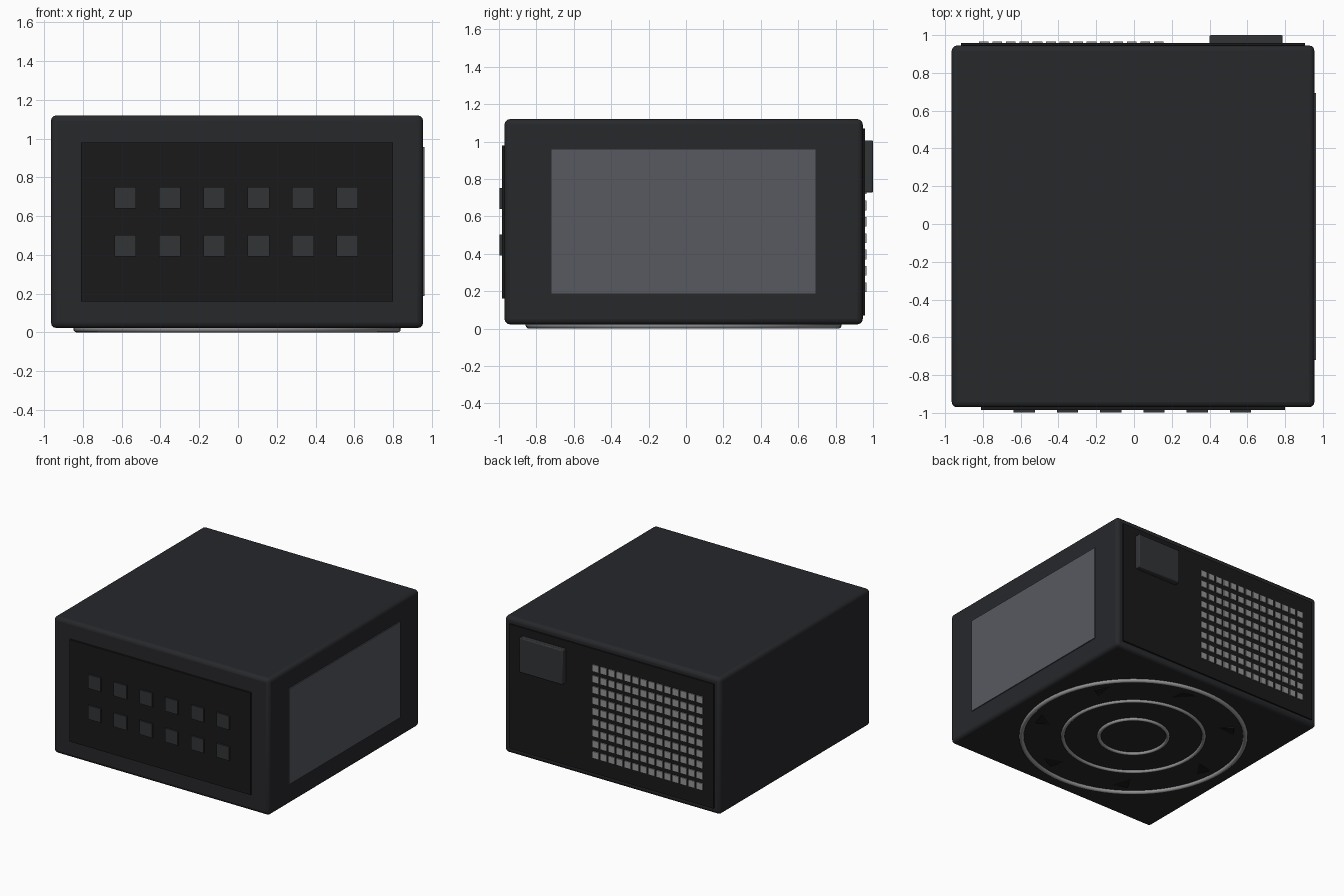
import bpy, bmesh
from math import radians, cos, sin
from mathutils import Matrix, Euler

if "Cube" in bpy.data.objects:
    bpy.data.objects.remove(bpy.data.objects["Cube"])


def material(name, r, g, b):
    m = bpy.data.materials.new(name)
    m.diffuse_color = (r, g, b, 1)
    m.use_nodes = True
    m.node_tree.nodes["Principled BSDF"].inputs["Base Color"].default_value = m.diffuse_color
    return m


case_mat = material("case_black", 0.020, 0.021, 0.024)
panel_mat = material("panel_black", 0.010, 0.010, 0.011)
port_mat = material("port_grey", 0.032, 0.033, 0.037)
label_mat = material("label_grey", 0.095, 0.10, 0.115)
metal_mat = material("metal_grey", 0.30, 0.30, 0.31)


def finish(name, bm, mat):
    me = bpy.data.meshes.new(name)
    bm.to_mesh(me)
    bm.free()
    ob = bpy.data.objects.new(name, me)
    bpy.context.collection.objects.link(ob)
    me.materials.append(mat)
    return ob


def add_box(bm, lo, hi):
    size = [b - a for a, b in zip(lo, hi)]
    mid = [(a + b) / 2 for a, b in zip(lo, hi)]
    bmesh.ops.create_cube(bm, size=1, matrix=Matrix.Translation(mid) @ Matrix.Diagonal((*size, 1)))


def box(name, lo, hi, mat, bevel=0, segments=3):
    bm = bmesh.new()
    add_box(bm, lo, hi)
    ob = finish(name, bm, mat)
    if bevel:
        mod = ob.modifiers.new("bevel", 'BEVEL')
        mod.width, mod.segments = bevel, segments
        smooth(ob)
    return ob


def smooth(ob):
    bpy.ops.object.select_all(action='DESELECT')
    ob.select_set(True)
    bpy.context.view_layer.objects.active = ob
    bpy.ops.object.shade_smooth_by_angle(angle=radians(40))


# Main case and flat panels
box("case", (-0.965, -0.97, 0.023), (0.955, 0.945, 1.12), case_mat, 0.028)
box("front_panel", (-0.81, -0.985, 0.16), (0.80, -0.95, 0.98), panel_mat)
box("back_panel", (-0.915, 0.93, 0.07), (0.905, 0.957, 1.07), panel_mat)
box("side_label", (0.94, -0.72, 0.187), (0.963, 0.693, 0.957), label_mat)

# Power inlet on the back
box("power_inlet", (0.40, 0.94, 0.727), (0.787, 1.0, 1.007), port_mat, 0.008, 2)

# Two rows of cable ports on the front
bm = bmesh.new()
for row in range(2):
    for col in range(6):
        x, z = -0.581 + col * 0.229, 0.447 + row * 0.248
        add_box(bm, (x - 0.056, -0.998, z - 0.056), (x + 0.056, -0.97, z + 0.056))
finish("cable_ports", bm, port_mat)

# Vent grid on the back
bm = bmesh.new()
for row in range(9):
    for col in range(14):
        x, z = -0.795 + col * 0.0712, 0.222 + row * 0.0872
        add_box(bm, (x - 0.026, 0.945, z - 0.026), (x + 0.026, 0.965, z + 0.026))
finish("vent_grid", bm, metal_mat)

# Fan guard rings under the case
for name, radius, tube in (("outer_ring", 0.827, 0.018), ("middle_ring", 0.522, 0.014),
                           ("inner_ring", 0.255, 0.014)):
    bpy.ops.mesh.primitive_torus_add(location=(-0.005, -0.013, 0.018), major_radius=radius,
                                     minor_radius=tube, major_segments=72, minor_segments=12)
    ring = bpy.context.object
    ring.name = name
    ring.data.materials.append(metal_mat)
    smooth(ring)

# Twisted fan blades whose tips just show through the base
bm = bmesh.new()
for i in range(7):
    a = radians(37 + i * 360 / 7)
    m = (Matrix.Translation((-0.005 + 0.47 * cos(a), -0.013 + 0.47 * sin(a), 0.062))
         @ Matrix.Rotation(a, 4, 'Z') @ Euler((radians(6), radians(6), 0)).to_matrix().to_4x4()
         @ Matrix.Diagonal((0.55, 0.25, 0.02, 1)))
    bmesh.ops.create_cube(bm, size=1, matrix=m)
finish("fan_blades", bm, panel_mat)
